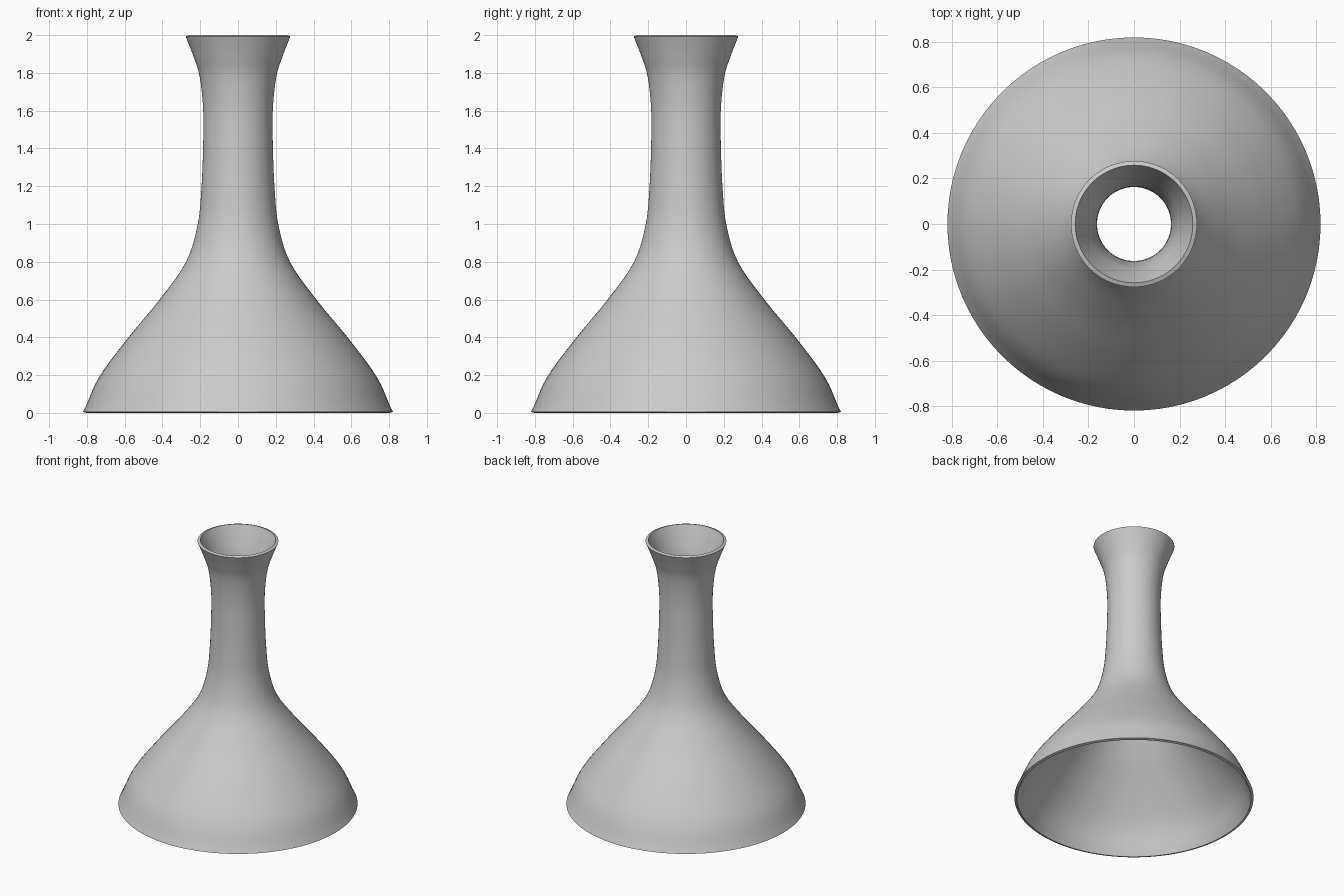
import bpy, bmesh, math
from mathutils import Vector

if "Cube" in bpy.data.objects:
    bpy.data.objects.remove(bpy.data.objects["Cube"])

SEGMENTS = 96
STEPS = 5        # curve samples between profile points
WALL = 0.02

# Outer silhouette: (radius, height)
PROFILE = [(0.82, 0.006), (0.735, 0.19), (0.58, 0.4), (0.415, 0.6),
           (0.275, 0.8), (0.213, 1.0), (0.193, 1.2), (0.185, 1.4),
           (0.184, 1.6), (0.203, 1.78), (0.237, 1.89), (0.277, 1.993)]


def smooth_path(pts):
    """Catmull-Rom curve through the points."""
    p = [Vector(q) for q in pts]
    p = [2 * p[0] - p[1] + Vector((0.025, 0))] + p + [2 * p[-1] - p[-2]]
    out = []
    for a, b, c, d in zip(p, p[1:], p[2:], p[3:]):
        for i in range(STEPS):
            t = i / STEPS
            out.append(0.5 * (2 * b + (c - a) * t + (2 * a - 5 * b + 4 * c - d) * t ** 2
                              + (3 * b - a - 3 * c + d) * t ** 3))
    return out + [p[-2]]


def wall_loop(outer):
    """Close the profile with an inner line offset along the normal."""
    inner = []
    for i, q in enumerate(outer):
        t = (outer[min(i + 1, len(outer) - 1)] - outer[max(i - 1, 0)]).normalized()
        inner.append(q + Vector((-t.y, t.x)) * WALL)
    return outer + inner[::-1]


# Flared vessel, open at both ends: lathe the closed wall section
bm = bmesh.new()
rings = []
for r, z in wall_loop(smooth_path(PROFILE)):
    z = min(max(z, 0.0), 2.0)
    rings.append([bm.verts.new((r * math.cos(a), r * math.sin(a), z))
                  for a in (2 * math.pi * k / SEGMENTS for k in range(SEGMENTS))])
for lower, upper in zip(rings, rings[1:] + rings[:1]):
    for k in range(SEGMENTS):
        n = (k + 1) % SEGMENTS
        bm.faces.new((lower[k], lower[n], upper[n], upper[k]))
bmesh.ops.recalc_face_normals(bm, faces=bm.faces)

mesh = bpy.data.meshes.new("flared_vase")
bm.to_mesh(mesh)
bm.free()
vase = bpy.data.objects.new("flared_vase", mesh)
bpy.context.collection.objects.link(vase)

grey = bpy.data.materials.new("light_grey")
grey.diffuse_color = (0.6, 0.6, 0.6, 1)
grey.use_nodes = True
grey.node_tree.nodes["Principled BSDF"].inputs["Base Color"].default_value = grey.diffuse_color
mesh.materials.append(grey)

# Smooth walls, crisp rims
bpy.context.view_layer.objects.active = vase
vase.select_set(True)
bpy.ops.object.shade_smooth_by_angle(angle=math.radians(35))
